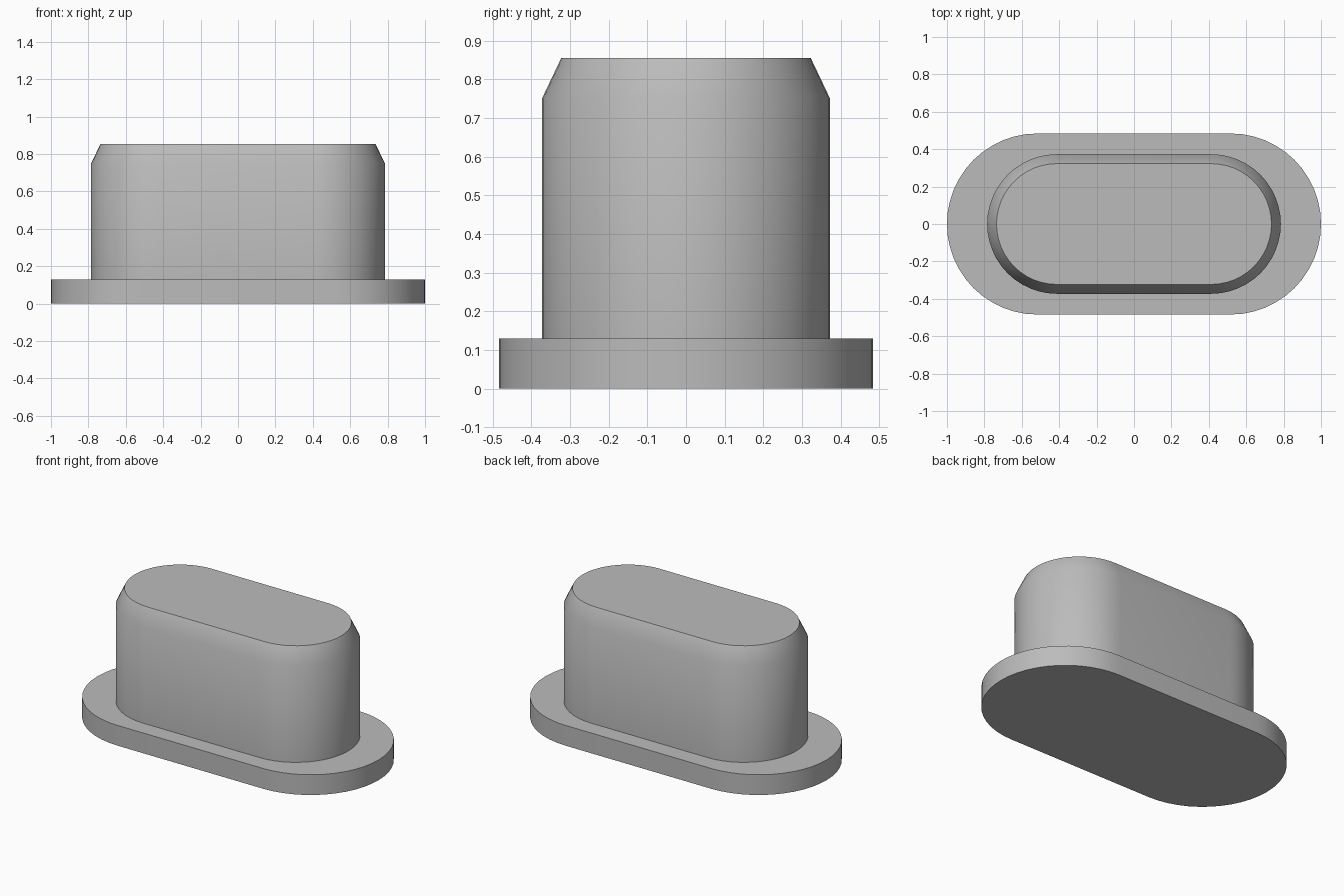
import bpy
import bmesh
from math import cos, sin, pi, radians

cube = bpy.data.objects.get("Cube")
if cube:
    bpy.data.objects.remove(cube, do_unlink=True)

ARC_STEPS = 24

# Plain grey for the whole plug
GREY = (0.5, 0.5, 0.5, 1.0)
grey = bpy.data.materials.new("grey")
grey.use_nodes = True
grey.diffuse_color = GREY
grey.node_tree.nodes["Principled BSDF"].inputs["Base Color"].default_value = GREY


def stadium_ring(bm, half_length, radius, z):
    """Ring of vertices: two half circles joined by straight sides."""
    ring = []
    for side in (1, -1):
        centre = side * (half_length - radius)
        for i in range(ARC_STEPS + 1):
            a = -pi / 2 + pi * i / ARC_STEPS
            ring.append(bm.verts.new((centre + side * radius * cos(a),
                                      side * radius * sin(a), z)))
    return ring


# Half length, end radius and height of each level, from the base up
levels = [
    (1.0, 0.484, 0.0),      # flange bottom
    (1.0, 0.484, 0.13),     # flange top
    (0.785, 0.373, 0.13),   # foot of the body
    (0.785, 0.373, 0.75),   # start of the chamfer
    (0.735, 0.323, 0.855),  # flat top
]

# Loft the levels into one closed solid
bm = bmesh.new()
rings = [stadium_ring(bm, *level) for level in levels]
for low, high in zip(rings, rings[1:]):
    n = len(low)
    for i in range(n):
        j = (i + 1) % n
        bm.faces.new((low[i], low[j], high[j], high[i]))
bm.faces.new(rings[0][::-1])
bm.faces.new(rings[-1])
bmesh.ops.recalc_face_normals(bm, faces=bm.faces)

mesh = bpy.data.meshes.new("flanged_plug")
bm.to_mesh(mesh)
bm.free()
mesh.materials.append(grey)
plug = bpy.data.objects.new("flanged_plug", mesh)
bpy.context.collection.objects.link(plug)

# Smooth round sides, sharp rims
bpy.ops.object.select_all(action="DESELECT")
plug.select_set(True)
bpy.context.view_layer.objects.active = plug
bpy.ops.object.shade_smooth_by_angle(angle=radians(30))
